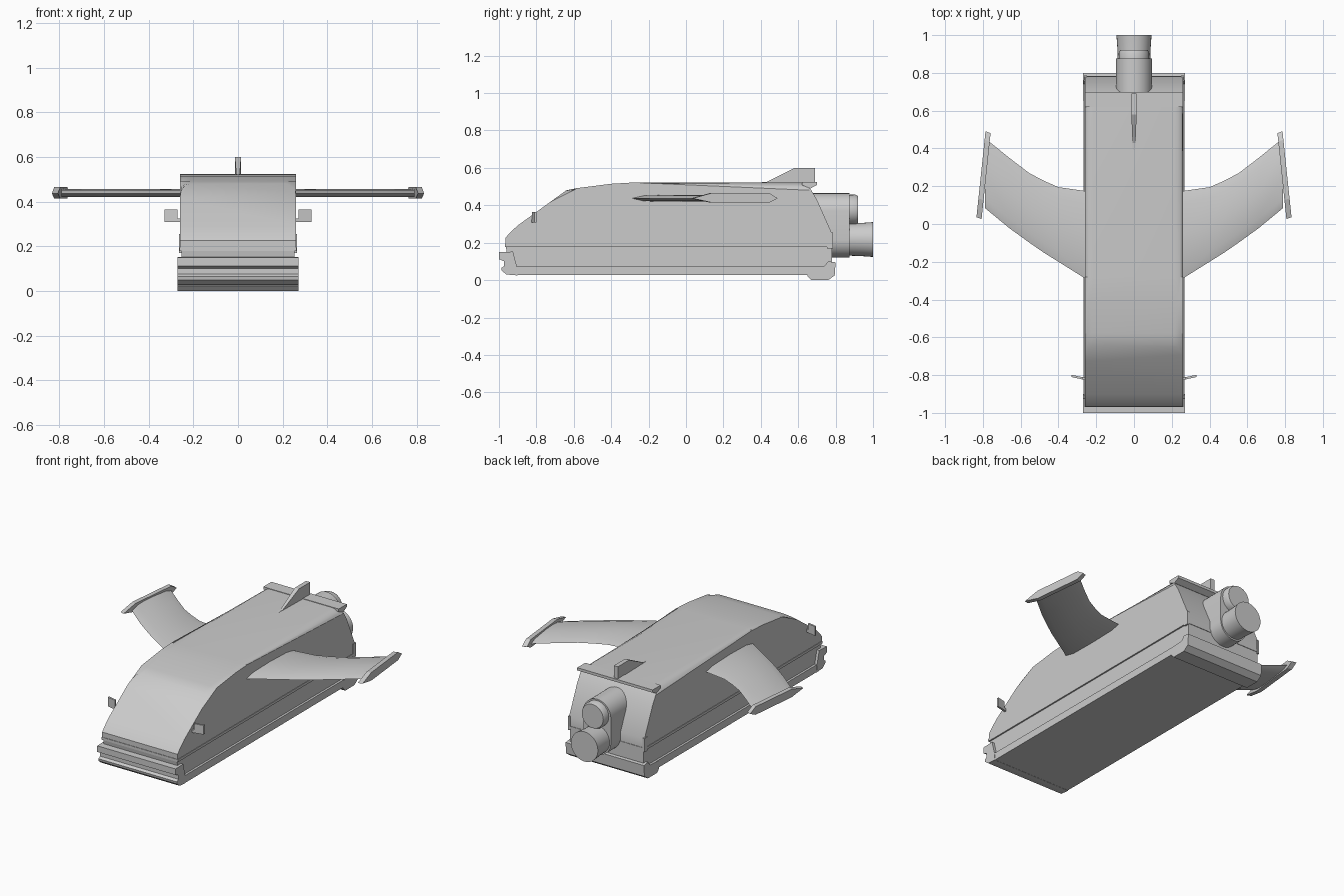
import bpy, bmesh, math

if "Cube" in bpy.data.objects:
    bpy.data.objects.remove(bpy.data.objects["Cube"])

mat = bpy.data.materials.new("hull grey")
mat.diffuse_color = (0.6, 0.6, 0.6, 1)
mat.use_nodes = True
mat.node_tree.nodes["Principled BSDF"].inputs["Base Color"].default_value = mat.diffuse_color


def finish(name, bm, smooth=True):
    bmesh.ops.recalc_face_normals(bm, faces=bm.faces)
    me = bpy.data.meshes.new(name)
    bm.to_mesh(me)
    bm.free()
    me.materials.append(mat)
    ob = bpy.data.objects.new(name, me)
    bpy.context.collection.objects.link(ob)
    if smooth:
        bpy.ops.object.select_all(action='DESELECT')
        ob.select_set(True)
        bpy.context.view_layer.objects.active = ob
        bpy.ops.object.shade_smooth_by_angle(angle=math.radians(32))
    return ob


def loft(bm, rings):
    """Skin a list of closed rings and cap both ends."""
    vs = [[bm.verts.new(p) for p in r] for r in rings]
    n = len(vs[0])
    for a, b in zip(vs, vs[1:]):
        for i in range(n):
            j = (i + 1) % n
            bm.faces.new((a[i], a[j], b[j], b[i]))
    bm.faces.new(vs[0][::-1])
    bm.faces.new(vs[-1])


def prism(name, pts, x0, x1):
    """Side profile of (y, z) points pushed from x0 to x1."""
    bm = bmesh.new()
    loft(bm, [[(x, y, z) for y, z in pts] for x in (x0, x1)])
    return finish(name, bm, False)


def box(name, x0, x1, y0, y1, z0, z1):
    return prism(name, [(y0, z0), (y1, z0), (y1, z1), (y0, z1)], x0, x1)


# Upper body with rounded roof edges
profile = [(-0.965, 0.185), (-0.965, 0.225), (-0.945, 0.25), (-0.9, 0.292), (-0.64, 0.48),
           (-0.58, 0.492), (-0.4, 0.515), (-0.28, 0.522), (0.64, 0.522), (0.67, 0.48),
           (0.70, 0.43), (0.78, 0.25), (0.78, 0.185)]
bm = bmesh.new()
loft(bm, [[(x, y, z) for y, z in profile] for x in (-0.26, 0.26)])
rim = [e for e in bm.edges
       if e.verts[0].co.x * e.verts[1].co.x > 0
       and all(v.co.z > 0.479 and v.co.y < 0.645 for v in e.verts)]
bmesh.ops.bevel(bm, geom=rim, offset=0.045, segments=4, profile=0.5, affect='EDGES')
finish("upper_body", bm)

# Lower body, waist moulding and sill
prism("lower_body", [(-0.93, 0.03), (0.77, 0.03), (0.78, 0.1), (0.78, 0.19), (-0.965, 0.19),
                     (-0.95, 0.1)], -0.254, 0.254)
box("waist_moulding", -0.263, 0.263, -0.968, 0.783, 0.178, 0.194)
prism("sill", [(-0.93, 0.026), (0.7, 0.026), (0.76, 0.04), (0.76, 0.072), (-0.91, 0.072)],
      -0.268, 0.268)

# Ridged front bumper and rear bumper
prism("front_bumper", [(-1, 0.15), (-1, 0.112), (-0.972, 0.1), (-0.972, 0.075), (-0.988, 0.065),
                       (-0.985, 0.05), (-0.96, 0.03), (-0.9, 0.025), (-0.905, 0.075),
                       (-0.925, 0.152)], -0.27, 0.27)
prism("rear_bumper", [(0.65, 0.02), (0.67, 0), (0.76, 0), (0.795, 0.025), (0.8, 0.095),
                      (0.76, 0.1), (0.74, 0.075), (0.65, 0.07)], -0.27, 0.27)

# Rear roof lip and tail fin
prism("roof_lip", [(0.62, 0.508), (0.62, 0.525), (0.70, 0.525), (0.70, 0.508), (0.665, 0.49)],
      -0.26, 0.26)
bm = bmesh.new()
fin = [(0.30, 0.515, 0.002), (0.43, 0.525, 0.008), (0.58, 0.6, 0.014), (0.69, 0.6, 0.014),
       (0.69, 0.515, 0.014)]
loft(bm, [[(s * w, y, z) for y, z, w in fin] for s in (-1, 1)])
finish("tail_fin", bm, False)

# Body-side corner flanges, mirrors, wings and wing tips
stations = [(0.24, -0.30, 0.172), (0.40, -0.20, 0.195), (0.48, -0.15, 0.23),
            (0.555, -0.098, 0.27), (0.66, -0.022, 0.35), (0.79, 0.085, 0.455)]
tip = [(0.03, 0.437), (0.13, 0.465), (0.44, 0.465), (0.485, 0.437), (0.44, 0.415), (0.13, 0.415)]
for s, side in ((-1, "left"), (1, "right")):
    bm = bmesh.new()
    rings = []
    for x, f, r in stations:
        c = r - f
        rings.append([(s * x, f + c * u, 0.437 + h) for u, h in
                      ((0, 0), (0.14, 0.015), (0.5, 0.019), (0.86, 0.013), (1, 0),
                       (0.86, -0.013), (0.5, -0.017), (0.14, -0.015))])
    loft(bm, rings)
    finish(side + "_wing", bm)

    bm = bmesh.new()
    loft(bm, [[(s * (x0 - 0.105 * (y - 0.03)), y + dy, z) for y, z in tip]
              for x0, dy in ((0.807, -0.004), (0.834, 0.006))])
    finish(side + "_wing_tip", bm, False)

    bm = bmesh.new()
    arm = [(0.25, 0.308), (0.33, 0.308), (0.33, 0.365), (0.272, 0.365), (0.272, 0.325), (0.25, 0.325)]
    loft(bm, [[(s * x, y + (x - 0.25) * 0.22, z) for x, z in arm] for y in (-0.828, -0.816)])
    finish(side + "_mirror", bm, False)

    box(side + "_rear_flange", s * 0.25, s * 0.264, 0.755, 0.785, 0.17, 0.255)


# Engine housing and two nozzles, as rounded sections along y
def capsule(r, z0, z1, y, n=16):
    pts = []
    for zc, a0 in ((z1, 0), (z0, math.pi)):
        for i in range(n + 1):
            a = a0 + math.pi * i / n
            pts.append((r * math.cos(a), y, zc + r * math.sin(a)))
    return pts


bm = bmesh.new()
loft(bm, [capsule(0.095, 0.216, 0.37, y) for y in (0.66, 0.875)])
finish("engine_housing", bm)


def nozzle(name, zc, sections, n=32):
    bm = bmesh.new()
    loft(bm, [[(r * math.cos(2 * math.pi * i / n), y, zc + r * math.sin(2 * math.pi * i / n))
               for i in range(n)] for y, r in sections])
    finish(name, bm)


nozzle("upper_nozzle", 0.376, [(0.86, 0.08), (0.905, 0.081), (0.92, 0.074)])
nozzle("lower_nozzle", 0.217, [(0.86, 0.086), (0.93, 0.088), (1.0, 0.093)])
